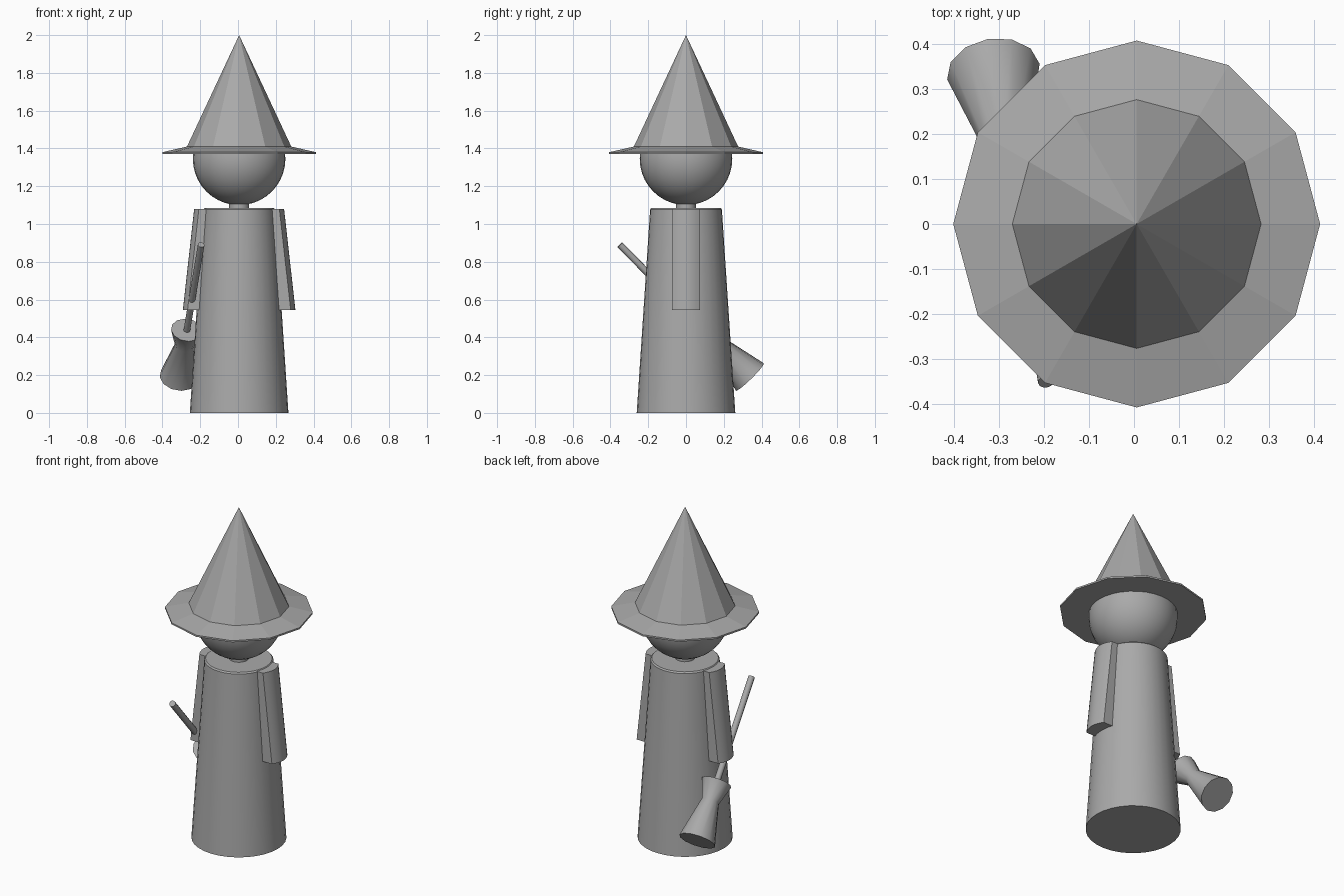
import bpy
import bmesh
import math
from mathutils import Vector

cube = bpy.data.objects.get("Cube")
if cube:
    bpy.data.objects.remove(cube, do_unlink=True)

CX = 0.006  # body axis

grey = bpy.data.materials.new("plain grey")
grey.use_nodes = True
grey.diffuse_color = (0.4, 0.4, 0.4, 1)
grey.node_tree.nodes["Principled BSDF"].inputs["Base Color"].default_value = grey.diffuse_color


def finish(name, bm, smooth_angle=None):
    """Turn a bmesh into a named, coloured object."""
    bmesh.ops.recalc_face_normals(bm, faces=bm.faces)
    mesh = bpy.data.meshes.new(name)
    bm.to_mesh(mesh)
    bm.free()
    mesh.materials.append(grey)
    obj = bpy.data.objects.new(name, mesh)
    bpy.context.collection.objects.link(obj)
    if smooth_angle:
        bpy.ops.object.select_all(action='DESELECT')
        obj.select_set(True)
        bpy.context.view_layer.objects.active = obj
        bpy.ops.object.shade_smooth_by_angle(angle=math.radians(smooth_angle))
    return obj


def loft(bm, rings):
    """Skin matching rings of points and cap both ends."""
    loops = [[bm.verts.new(p) for p in ring] for ring in rings]
    for a, b in zip(loops, loops[1:]):
        for i in range(len(a)):
            j = (i + 1) % len(a)
            bm.faces.new((a[i], a[j], b[j], b[i]))
    bm.faces.new(loops[0])
    bm.faces.new(loops[-1])


def lathe(name, profile, sides, smooth_angle=None):
    """Revolve (radius, height) pairs about the local z axis."""
    bm = bmesh.new()
    angles = [math.tau * i / sides for i in range(sides)]
    loft(bm, [[(r * math.cos(a), r * math.sin(a), z) for a in angles]
              for r, z in profile])
    bmesh.ops.remove_doubles(bm, verts=bm.verts, dist=0.0001)
    obj = finish(name, bm, smooth_angle)
    obj.location.x = CX
    return obj


# Robe and neck
lathe("robe", [(0.261, 0), (0.19, 1.077), (0.183, 1.085)], 32, 30)
lathe("neck", [(0.053, 1.07), (0.053, 1.15)], 24, 30)

# Head
bm = bmesh.new()
bmesh.ops.create_uvsphere(bm, u_segments=32, v_segments=20, radius=0.245)
head = finish("head", bm, 40)
head.location = (CX, 0, 1.345)

# Faceted pointed hat with its brim
lathe("hat_brim", [(0.407, 1.37), (0.407, 1.38), (0.276, 1.41)], 12)
lathe("hat_cone", [(0.276, 1.41), (0.00001, 2.0)], 12)


# Sleeves: round-fronted slabs that splay outwards
def sleeve_ring(side, inner, outer, z):
    half, bulge, steps = 0.074, 0.025, 8
    ring = [(CX + side * inner, -half, z)]
    for i in range(steps + 1):
        t = 2 * i / steps - 1
        ring.append((CX + side * (outer - bulge * t * t), half * t, z))
    ring.append((CX + side * inner, half, z))
    return ring


for side, name in ((1, "left_sleeve"), (-1, "right_sleeve")):
    bm = bmesh.new()
    loft(bm, [sleeve_ring(side, 0.16, 0.238, 1.08),
              sleeve_ring(side, 0.205, 0.298, 0.545)])
    finish(name, bm, 30)

# Broom, slanting back and down past the right side
start = Vector((-0.195, -0.35, 0.89))
end = Vector((-0.312, 0.338, 0.19))
axis = end - start
length = axis.length
for name, profile, sides in (
        ("broom_handle", [(0.018, 0), (0.018, 0.7)], 12),
        ("broom_bristles", [(0.085, 0.645), (0.05, 0.76), (0.104, 1)], 12)):
    part = lathe(name, [(r, t * length) for r, t in profile], sides, 45)
    part.rotation_euler = axis.to_track_quat('Z', 'Y').to_euler()
    part.location = start
